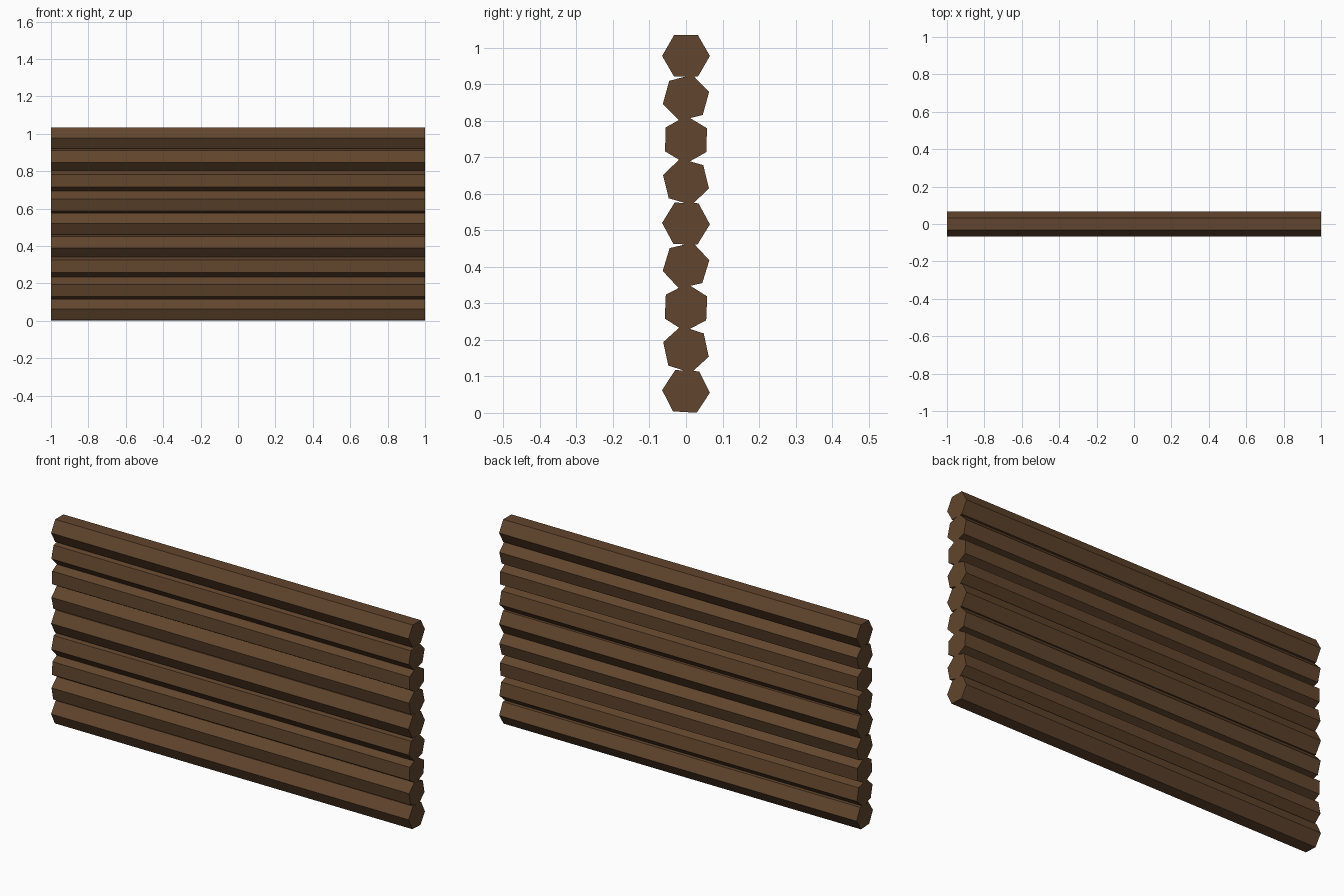
import bpy, math

if "Cube" in bpy.data.objects:
    bpy.data.objects.remove(bpy.data.objects["Cube"])

LENGTH, RADIUS = 2.0, 0.0655
COUNT, BOTTOM, TOP = 9, 0.0589, 0.978
TWIST = math.radians(14.6)   # each log is rolled a little further than the one above

wood = bpy.data.materials.new("dark_wood")
wood.diffuse_color = (0.12, 0.06, 0.026, 1)
wood.use_nodes = True
wood.node_tree.nodes["Principled BSDF"].inputs["Base Color"].default_value = wood.diffuse_color


def log(name, z, roll):
    """Six-sided log lying along x, rolled about its own axis."""
    ring = [(RADIUS * math.cos(roll + i * math.pi / 3),
             z + RADIUS * math.sin(roll + i * math.pi / 3)) for i in range(6)]
    verts = [(x, y, h) for x in (-LENGTH / 2, LENGTH / 2) for y, h in ring]
    faces = [tuple(reversed(range(6))), tuple(range(6, 12))]
    faces += [(i, (i + 1) % 6, (i + 1) % 6 + 6, i + 6) for i in range(6)]
    mesh = bpy.data.meshes.new(name)
    mesh.from_pydata(verts, [], faces)
    mesh.materials.append(wood)
    obj = bpy.data.objects.new(name, mesh)
    bpy.context.collection.objects.link(obj)


# Stack of logs, top to bottom
step = (TOP - BOTTOM) / (COUNT - 1)
for k in range(COUNT):
    log(f"wall_log_{k + 1}", TOP - k * step, k * TWIST)
